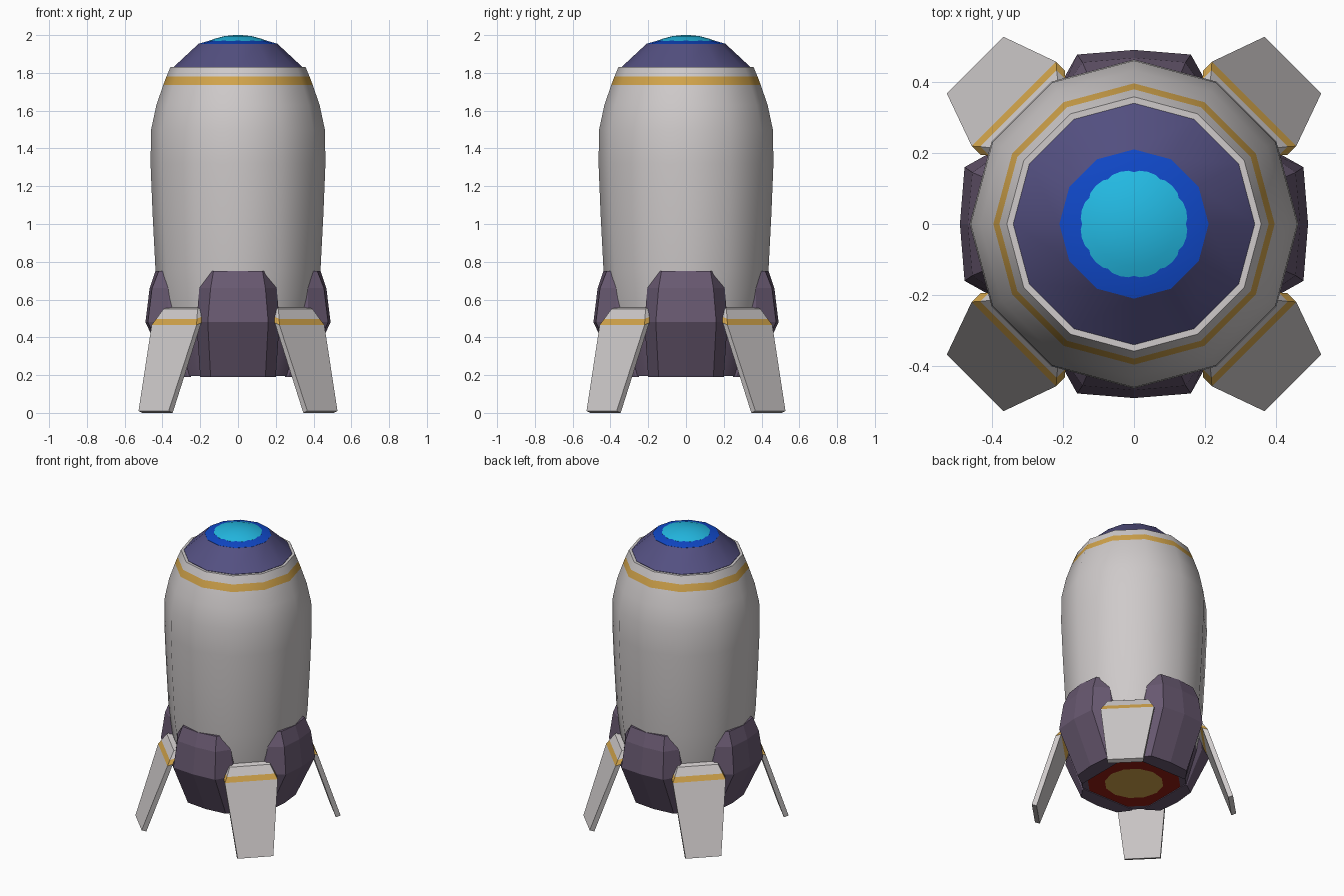
import bpy, bmesh, math

if "Cube" in bpy.data.objects:
    bpy.data.objects.remove(bpy.data.objects["Cube"])


def material(name, rgb):
    m = bpy.data.materials.new(name)
    m.diffuse_color = (*rgb, 1)
    m.use_nodes = True
    m.node_tree.nodes["Principled BSDF"].inputs["Base Color"].default_value = m.diffuse_color
    return m


MATS = [
    material("light_grey", (0.62, 0.59, 0.59)),
    material("amber", (0.64, 0.37, 0.07)),
    material("plum", (0.14, 0.10, 0.165)),
    material("violet", (0.088, 0.08, 0.22)),
    material("blue", (0.005, 0.065, 0.58)),
    material("cyan", (0.017, 0.49, 0.77)),
    material("red", (0.30, 0.012, 0.006)),
]
GREY, AMBER, PLUM, VIOLET, BLUE, CYAN, RED = range(7)


def loft(name, rings, colours, cap_colours=None, smooth=False):
    """Skin a stack of rings; colours[i] paints the band between ring i and i+1."""
    bm = bmesh.new()
    loops = [[bm.verts.new(p) for p in ring] for ring in rings]
    n = len(rings[0])
    for a, b, c in zip(loops, loops[1:], colours):
        for i in range(n):
            j = (i + 1) % n
            bm.faces.new((a[i], a[j], b[j], b[i])).material_index = c
    caps = cap_colours or (colours[0], colours[-1])
    bm.faces.new(loops[0][::-1]).material_index = caps[0]
    bm.faces.new(loops[-1]).material_index = caps[1]
    bmesh.ops.recalc_face_normals(bm, faces=bm.faces)
    me = bpy.data.meshes.new(name)
    bm.to_mesh(me)
    bm.free()
    for m in MATS:
        me.materials.append(m)
    ob = bpy.data.objects.new(name, me)
    bpy.context.collection.objects.link(ob)
    if smooth:
        bpy.ops.object.select_all(action='DESELECT')
        ob.select_set(True)
        bpy.context.view_layer.objects.active = ob
        bpy.ops.object.shade_smooth_by_angle(angle=math.radians(38))
    return ob


def lathe(name, profile, colours, caps=None, sides=12):
    rings = [[(r * math.cos(2 * math.pi * i / sides),
               r * math.sin(2 * math.pi * i / sides), z) for i in range(sides)]
             for r, z in profile]
    return loft(name, rings, colours, caps, smooth=True)


def radial(angle, u, v, z):
    """u outward along angle, v sideways."""
    c, s = math.cos(angle), math.sin(angle)
    return (u * c - v * s, u * s + v * c, z)


# Hull with engine disc, plum skirt and amber band
lathe("hull",
      [(0.185, 0.195), (0.295, 0.195), (0.335, 0.195), (0.40, 0.46), (0.437, 0.76),
       (0.452, 1.05), (0.463, 1.32), (0.46, 1.50), (0.432, 1.63), (0.396, 1.735),
       (0.379, 1.78), (0.358, 1.83), (0.33, 1.83)],
      [RED, PLUM, PLUM, GREY, GREY, GREY, GREY, GREY, GREY, AMBER, GREY, GREY],
      (AMBER, GREY))

# Nose: violet cone, blue collar, cyan dome
lathe("nose_cone", [(0.34, 1.82), (0.34, 1.832), (0.21, 1.953)], [VIOLET, VIOLET])
lathe("nose_collar", [(0.21, 1.945), (0.21, 1.954), (0.14, 1.974)], [BLUE, BLUE])
lathe("nose_dome", [(0.152, 1.962), (0.152, 1.970), (0.12, 1.982), (0.07, 1.995), (0.02, 2.0)],
      [CYAN] * 4, sides=24)

# Four faceted engine fairings
# z, centre out, corner out, corner half width, edge out, edge half width
FAIRING = [(0.19, 0.355, 0.34, 0.145, 0.265, 0.20),
           (0.48, 0.49, 0.477, 0.16, 0.37, 0.22),
           (0.66, 0.468, 0.455, 0.145, 0.37, 0.205),
           (0.75, 0.438, 0.42, 0.13, 0.38, 0.145)]
for k, side in enumerate(("right", "back", "left", "front")):
    a = k * math.pi / 2
    rings = []
    for z, c, cu, cv, eu, ev in FAIRING:
        pts = [(0.25, -ev), (eu, -ev), (cu, -cv), (c, 0), (cu, cv), (eu, ev), (0.25, ev)]
        rings.append([radial(a, u, v, z) for u, v in pts])
    loft(side + "_fairing", rings, [PLUM] * 3)

# Four splayed landing fins with an amber stripe
# z, outer radius, half width, thickness
FIN = [(0.0, 0.632, 0.113, 0.03), (0.466, 0.478, 0.168, 0.035),
       (0.498, 0.46, 0.152, 0.035), (0.55, 0.43, 0.128, 0.03)]
for k, side in enumerate(("back_right", "back_left", "front_left", "front_right")):
    a = math.pi / 4 + k * math.pi / 2
    rings = [[radial(a, u - t, -w, z + t * 0.3), radial(a, u, -w, z),
              radial(a, u, w, z), radial(a, u - t, w, z + t * 0.3)]
             if z > 0 else
             [radial(a, u - t, -w, z), radial(a, u, -w, z + 0.01),
              radial(a, u, w, z + 0.01), radial(a, u - t, w, z)]
             for z, u, w, t in FIN]
    loft(side + "_fin", rings, [GREY, AMBER, GREY])
